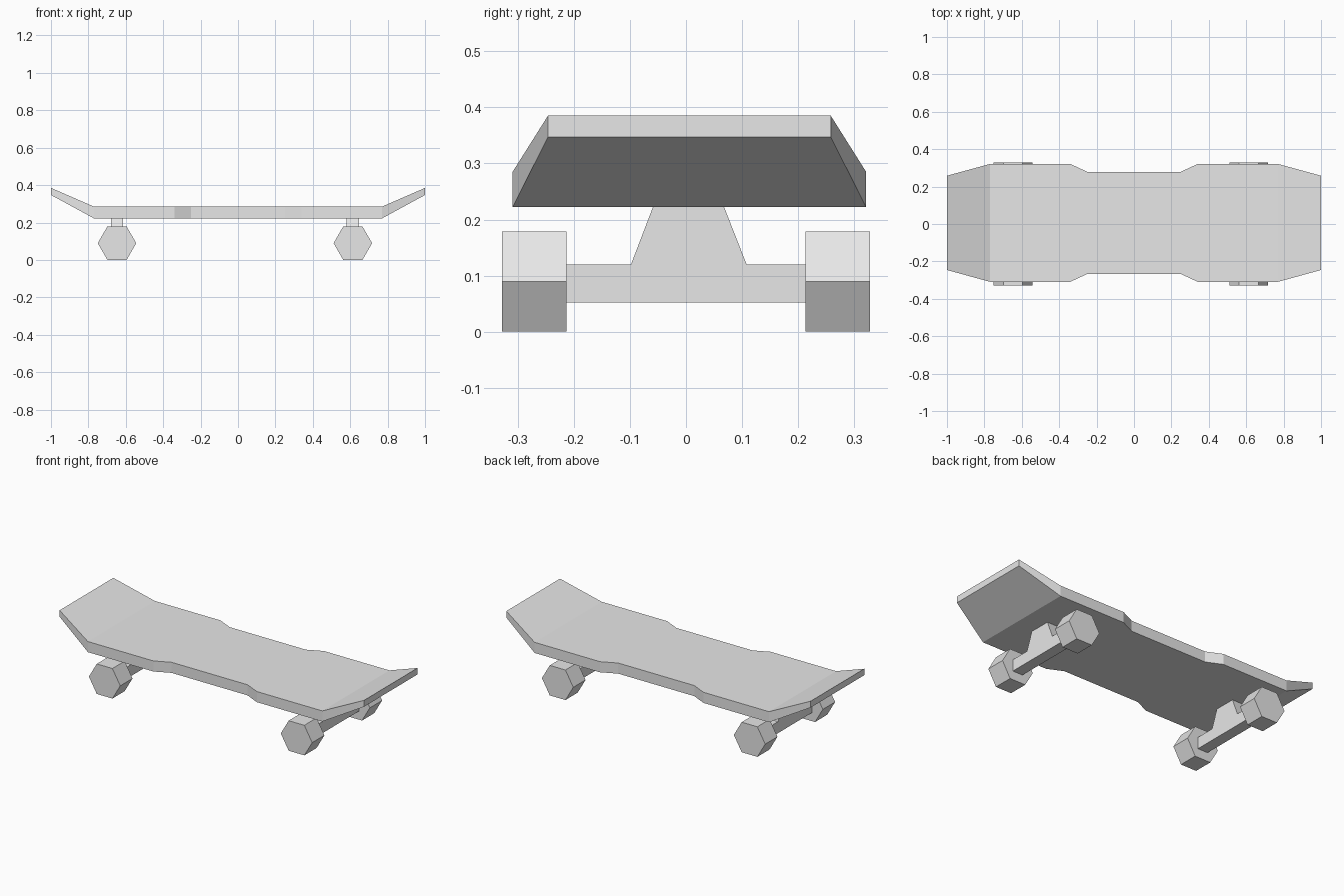
import bpy
import bmesh
from math import cos, sin, pi

if "Cube" in bpy.data.objects:
    bpy.data.objects.remove(bpy.data.objects["Cube"], do_unlink=True)

grey = bpy.data.materials.new("light grey")
COLOUR = (0.8, 0.8, 0.8, 1)
grey.diffuse_color = COLOUR
grey.use_nodes = True
grey.node_tree.nodes["Principled BSDF"].inputs["Base Color"].default_value = COLOUR


def loft(name, rings):
    """Skin a row of equal closed rings and cap both ends."""
    bm = bmesh.new()
    rows = [[bm.verts.new(p) for p in ring] for ring in rings]
    n = len(rows[0])
    for a, b in zip(rows, rows[1:]):
        for i in range(n):
            j = (i + 1) % n
            bm.faces.new((a[i], a[j], b[j], b[i]))
    bm.faces.new(rows[0])
    bm.faces.new(rows[-1])
    bmesh.ops.recalc_face_normals(bm, faces=bm.faces)
    mesh = bpy.data.meshes.new(name)
    bm.to_mesh(mesh)
    bm.free()
    mesh.materials.append(grey)
    obj = bpy.data.objects.new(name, mesh)
    bpy.context.collection.objects.link(obj)
    return obj


# Deck: stations of x, half width, bottom, top, mirrored end to end
half = [(0.25, 0.273, 0.222, 0.285), (0.34, 0.315, 0.222, 0.285),
        (0.77, 0.315, 0.222, 0.285), (1.0, 0.252, 0.347, 0.385)]
stations = [(-x, w, b, t) for x, w, b, t in reversed(half)] + half
MID = 0.006
loft("deck", [[(x, MID - w, b), (x, MID + w, b), (x, MID + w, t), (x, MID - w, t)]
              for x, w, b, t in stations])

# Trucks and six-sided wheels
truck_profile = [(-0.213, 0.052), (0.213, 0.052), (0.213, 0.12), (0.108, 0.12),
                 (0.068, 0.222), (-0.059, 0.222), (-0.098, 0.12), (-0.213, 0.12)]
RADIUS, AXLE_Z = 0.103, 0.0895
for end, cx in (("right", -0.647), ("left", 0.614)):
    loft(end + "_truck", [[(cx + dx, y, z) for y, z in truck_profile]
                          for dx in (-0.033, 0.033)])
    for side, s in (("front", -1), ("back", 1)):
        loft(f"{end}_{side}_wheel",
             [[(cx + RADIUS * cos(i * pi / 3), s * y, AXLE_Z + RADIUS * sin(i * pi / 3))
               for i in range(6)] for y in (0.213, 0.328)])
